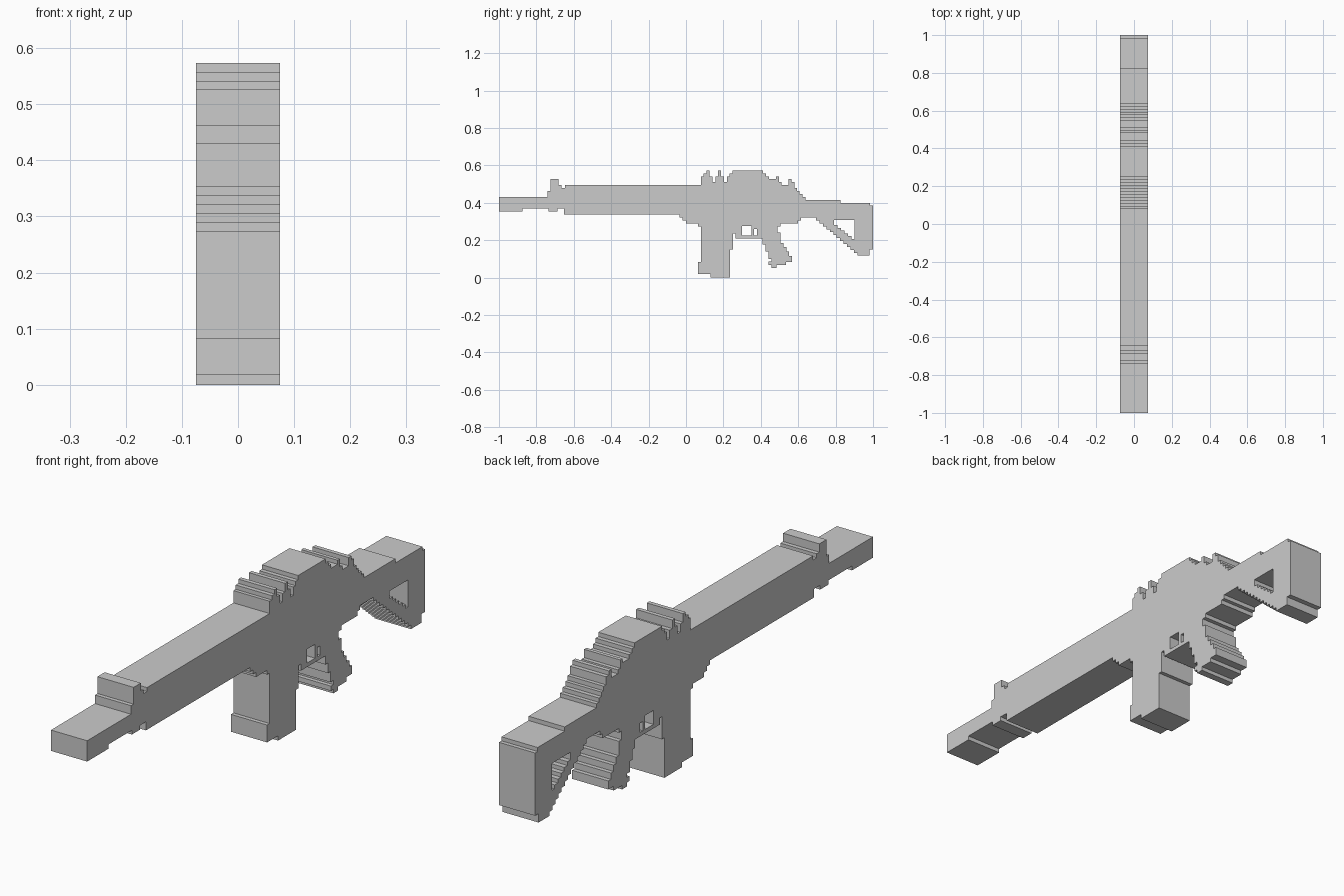
import bpy
from collections import Counter
from mathutils import Vector
from mathutils.geometry import tessellate_polygon

if "Cube" in bpy.data.objects:
    bpy.data.objects.remove(bpy.data.objects["Cube"])

HALF = 0.075  # half thickness of the whole silhouette


def runs(y, steps):
    """Level runs: each (end_y, z) continues from the previous end."""
    pts = []
    for end, z in steps:
        pts += [(y, z), (end, z)]
        y = end
    return pts


def stairs(a, b, n, drop_first=True):
    """Pixel staircase from a to b in n equal steps."""
    pts = [a]
    dy, dz = (b[0] - a[0]) / n, (b[1] - a[1]) / n
    for i in range(n):
        y, z = a[0] + i * dy, a[1] + i * dz
        pts += [(y, z + dz) if drop_first else (y + dy, z), (y + dy, z + dz)]
    return pts


def box(y0, y1, z0, z1):
    return [(y0, z0), (y1, z0), (y1, z1), (y0, z1)]


def clean(loop, ccw):
    """Round, drop repeats and set the winding direction."""
    pts = []
    for y, z in loop:
        p = (round(y, 4), round(z, 4))
        if not pts or p != pts[-1]:
            pts.append(p)
    if pts[0] == pts[-1]:
        pts.pop()
    area = sum(a[0] * b[1] - b[0] * a[1] for a, b in zip(pts, pts[1:] + pts[:1]))
    return pts if (area > 0) == ccw else pts[::-1]


def edges(loop):
    return list(zip(loop, loop[1:] + loop[:1]))


# Barrel and fore-end, with the front sight
barrel_top = runs(-1, [(-.74, .431), (-.725, .463), (-.682, .526), (-.666, .495),
                       (-.646, .48), (.08, .495)])
barrel_under = runs(-1, [(-.875, .353), (-.735, .369), (-.687, .353), (-.652, .369),
                         (-.035, .337), (-.018, .321), (0, .305), (.065, .288), (.08, .272)])

# Receiver, with top rail, trigger guard and seat for the grip
receiver_top = runs(.08, [(.093, .541), (.109, .557), (.125, .573), (.141, .541),
                          (.157, .51), (.172, .541), (.188, .573), (.204, .541),
                          (.22, .51), (.233, .541), (.249, .557), (.412, .573),
                          (.428, .557), (.444, .541), (.482, .526), (.496, .541),
                          (.511, .51), (.548, .495), (.564, .526), (.58, .51),
                          (.594, .48), (.607, .463), (.623, .447), (.638, .431)])
receiver_under = [(.638, .416), (.638, .321), (.615, .321), (.615, .305), (.6, .305),
                  (.6, .288), (.505, .288), (.505, .272), (.489, .272), (.489, .24),
                  (.505, .24), (.505, .21), (.41, .21), (.265, .21), (.265, .235),
                  (.25, .235), (.25, .272), (.08, .272), (.08, .495)]

# Magazine
magazine = [(.08, .272), (.08, .083), (.065, .083), (.065, .018), (.13, .018), (.13, 0),
            (.235, 0), (.235, .15), (.25, .15), (.25, .235), (.25, .272)]

# Pistol grip
grip = [(.41, .21), (.41, .178), (.425, .178), (.425, .14), (.44, .14), (.44, .1),
        (.457, .1), (.457, .085), (.442, .085), (.442, .067), (.457, .067), (.457, .052),
        (.485, .052), (.485, .067), (.535, .067), (.535, .083), (.567, .083)]
grip += stairs((.567, .115), (.505, .21), 4, False)

# Skeleton shoulder stock with its triangular opening
stock = [(.638, .321), (.695, .321)] + stairs((.695, .321), (.935, .117), 13)
stock += [(.98, .117), (.98, .15), (1, .15), (1, .385), (.985, .385), (.985, .4),
          (.825, .4), (.825, .416), (.638, .416)]
stock_hole = stairs((.79, .28), (.885, .207), 5, False) + [(.9, .207), (.9, .308), (.79, .308)]

parts = {
    "barrel": [barrel_top + barrel_under[::-1]],
    "receiver": [receiver_top + receiver_under,
                 box(.3, .349, .225, .277), box(.363, .379, .225, .26)],
    "magazine": [magazine],
    "grip": [grip],
    "stock": [stock, stock_hole],
}
parts = {n: [clean(l, i == 0) for i, l in enumerate(ls)] for n, ls in parts.items()}

# Edges shared by two parts are joints and get no wall
shared = Counter(frozenset(e) for ls in parts.values() for l in ls for e in edges(l))

for name, loops in parts.items():
    flat = [p for l in loops for p in l]
    n = len(flat)
    verts = [(x, y, z) for x in (-HALF, HALF) for y, z in flat]
    faces = []
    for a, b, c in tessellate_polygon([[Vector((y, z, 0)) for y, z in l] for l in loops]):
        p, q, r = (Vector(flat[i]) for i in (a, b, c))
        if (q - p).cross(r - p) < 0:
            b, c = c, b
        faces += [(a + n, b + n, c + n), (c, b, a)]
    start = 0
    for l in loops:
        for i, e in enumerate(edges(l)):
            if shared[frozenset(e)] == 1:
                a, b = start + i, start + (i + 1) % len(l)
                faces.append((a, b, b + n, a + n))
        start += len(l)
    mesh = bpy.data.meshes.new(name)
    mesh.from_pydata(verts, [], faces)
    mesh.update()
    bpy.context.collection.objects.link(bpy.data.objects.new(name, mesh))
